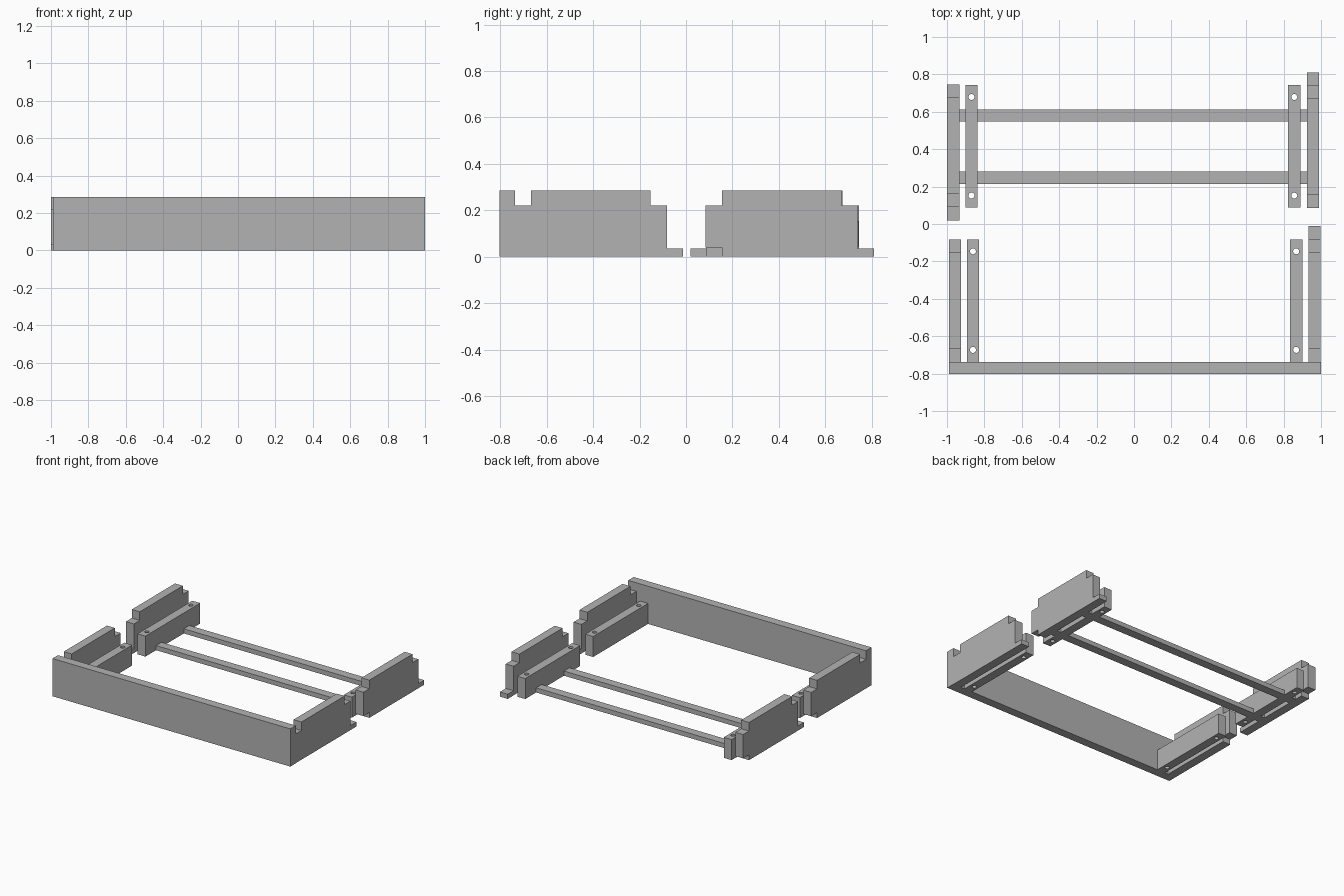
import bpy, bmesh
from mathutils import Matrix, Vector

if "Cube" in bpy.data.objects:
    bpy.data.objects.remove(bpy.data.objects["Cube"])

# Single painted grey
grey = bpy.data.materials.new("plain_grey")
grey.use_nodes = True
colour = (0.45, 0.45, 0.45, 1)
grey.diffuse_color = colour
grey.node_tree.nodes["Principled BSDF"].inputs["Base Color"].default_value = colour

THICK = 0.066      # board thickness
TALL = 0.285       # outer board height
SHOULDER = 0.22    # height of the stepped corners
STEP = 0.07        # length of steps, tongues and notches
LAP = 0.035        # tongue and rail height
LENGTH = 0.655     # side board length without tongue
INNER = 0.155      # inner board height


def add_object(name, bm):
    bmesh.ops.recalc_face_normals(bm, faces=bm.faces)
    mesh = bpy.data.meshes.new(name)
    bm.to_mesh(mesh)
    bm.free()
    mesh.materials.append(grey)
    ob = bpy.data.objects.new(name, mesh)
    bpy.context.collection.objects.link(ob)
    return ob


def box(name, x0, x1, y0, y1, z0, z1):
    bm = bmesh.new()
    size = Vector((x1 - x0, y1 - y0, z1 - z0))
    mid = Vector((x0 + x1, y0 + y1, z0 + z1)) / 2
    bmesh.ops.create_cube(bm, size=1, matrix=Matrix.Translation(mid) @ Matrix.Diagonal(size).to_4x4())
    return add_object(name, bm)


def side_board(name, x, start, direction, tongue, notch):
    """Stepped board: extrude a length/height profile across its thickness."""
    end = LENGTH
    points = [(0, SHOULDER), (STEP, SHOULDER), (STEP, TALL),
              (end - STEP, TALL), (end - STEP, SHOULDER), (end, SHOULDER)]
    if tongue:
        points += [(end, LAP), (end + STEP, LAP), (end + STEP, 0)]
    else:
        points += [(end, 0)]
    if notch:
        points += [(STEP, 0), (STEP, LAP + 0.005), (0, LAP + 0.005)]
    else:
        points += [(0, 0)]
    bm = bmesh.new()
    face = bm.faces.new([bm.verts.new((x, start + direction * t, z)) for t, z in points])
    made = bmesh.ops.extrude_face_region(bm, geom=[face])["geom"]
    bmesh.ops.translate(bm, vec=(THICK, 0, 0),
                        verts=[v for v in made if isinstance(v, bmesh.types.BMVert)])
    add_object(name, bm)


def inner_board(name, x, y0):
    """Low board drilled with two vertical holes near its ends."""
    ob = box(name, x, x + THICK, y0, y0 + LENGTH, 0, INNER)
    bm = bmesh.new()
    for y in (y0 + 0.064, y0 + LENGTH - 0.064):
        bmesh.ops.create_cone(bm, cap_ends=True, segments=24, radius1=0.016, radius2=0.016, depth=1,
                              matrix=Matrix.Translation((x + THICK / 2, y, 0)))
    cutter = add_object("hole_cutter", bm)
    cutter.hide_render = True
    mod = ob.modifiers.new("holes", "BOOLEAN")
    mod.operation = "DIFFERENCE"
    mod.solver = "EXACT"
    mod.object = cutter
    graph = bpy.context.evaluated_depsgraph_get()
    drilled = bpy.data.meshes.new_from_object(ob.evaluated_get(graph))
    ob.modifiers.clear()
    ob.data = drilled
    bpy.data.objects.remove(cutter)


# Front board
box("front_board", -0.99, 1.0, -0.803, -0.737, 0, TALL)

# Outer side boards, interlocking by tongue and notch
side_board("front_left_side", 0.932, -0.737, 1, True, False)
side_board("front_right_side", -0.99, -0.082, -1, False, True)
side_board("back_left_side", 0.924, 0.085, 1, True, True)
side_board("back_right_side", -1.0, 0.745, -1, True, True)

# Inner drilled boards
inner_board("front_left_inner", 0.834, -0.737)
inner_board("front_right_inner", -0.894, -0.737)
inner_board("back_left_inner", 0.824, 0.088)
inner_board("back_right_inner", -0.902, 0.088)

# Cross rails passing under the inner boards
for name, y in (("front_rail", 0.215), ("back_rail", 0.547)):
    box(name, -1.0 + THICK, 0.924, y, y + THICK, 0, LAP)
